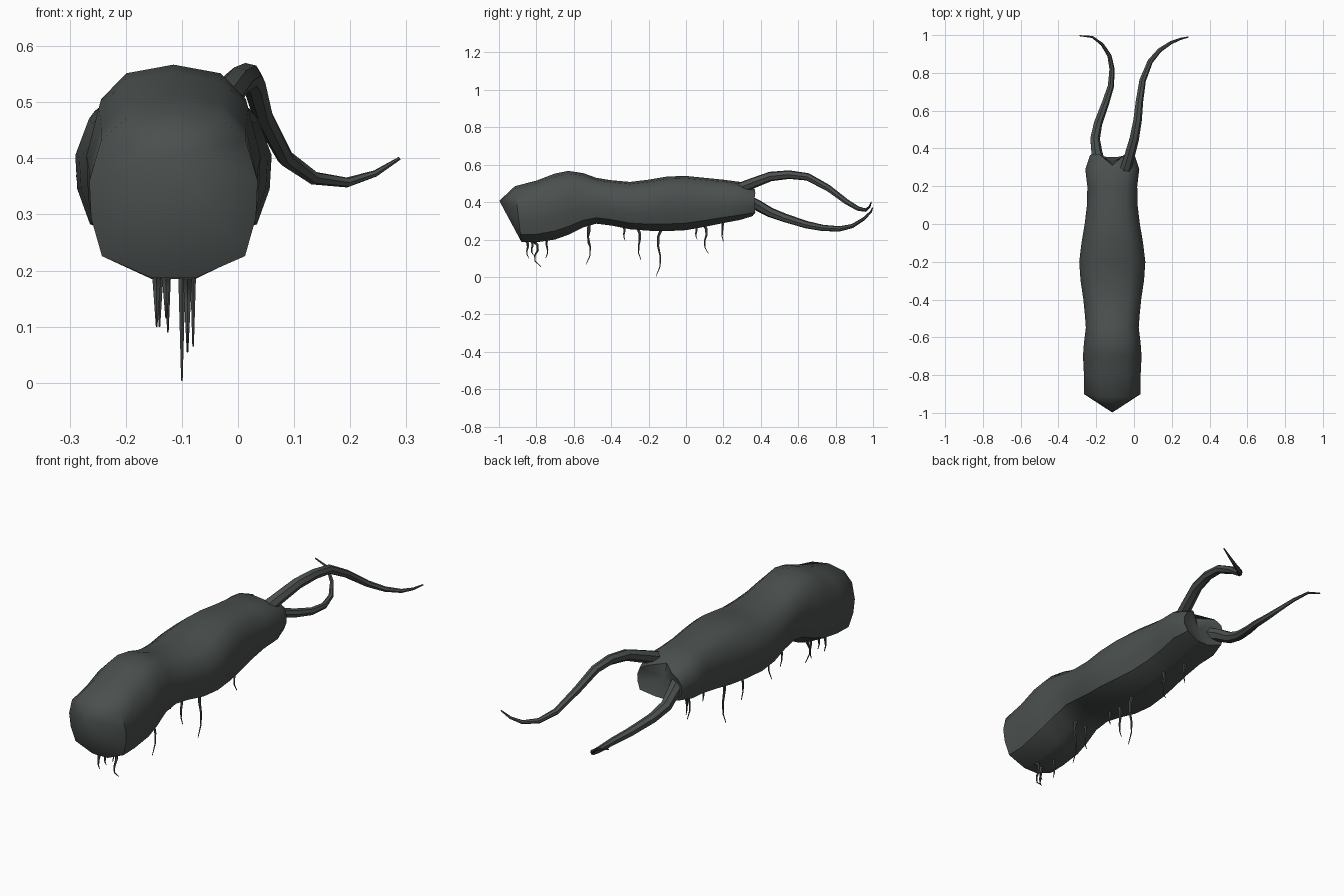
import bpy, bmesh, math
from mathutils import Vector

if "Cube" in bpy.data.objects:
    bpy.data.objects.remove(bpy.data.objects["Cube"])

skin = bpy.data.materials.new("dark_skin")
skin.diffuse_color = (0.07, 0.08, 0.078, 1)
skin.use_nodes = True
skin.node_tree.nodes["Principled BSDF"].inputs["Base Color"].default_value = skin.diffuse_color
CX = -0.115  # body centre line


def loft(name, rings, start=None, end=None, angle=40):
    """Skin a list of equal rings, closing each end with a fan to a point."""
    bm = bmesh.new()
    rows = [[bm.verts.new(p) for p in r] for r in rings]
    n = len(rows[0])
    for a, b in zip(rows, rows[1:]):
        for i in range(n):
            j = (i + 1) % n
            bm.faces.new((a[i], a[j], b[j], b[i]))
    for row, tip in ((rows[0], start), (rows[-1], end)):
        if tip is None:
            bm.faces.new(row)
        else:
            v = bm.verts.new(tip)
            for i in range(n):
                bm.faces.new((row[i], row[(i + 1) % n], v))
    bmesh.ops.recalc_face_normals(bm, faces=bm.faces[:])
    me = bpy.data.meshes.new(name)
    bm.to_mesh(me)
    bm.free()
    me.materials.append(skin)
    ob = bpy.data.objects.new(name, me)
    bpy.context.collection.objects.link(ob)
    bpy.ops.object.select_all(action='DESELECT')
    ob.select_set(True)
    bpy.context.view_layer.objects.active = ob
    bpy.ops.object.shade_smooth_by_angle(angle=math.radians(angle))
    return ob


def tube(name, path, r0, r1, sides, ref, power=1.0):
    """Tapered tube along a path."""
    pts = [Vector(p) for p in path]
    rings, last = [], len(pts) - 1
    for k, p in enumerate(pts):
        t = (pts[min(k + 1, last)] - pts[max(k - 1, 0)]).normalized()
        u = t.cross(Vector(ref)).normalized()
        v = t.cross(u)
        r = r0 + (r1 - r0) * (k / last) ** power
        rings.append([p + r * (u * math.cos(a) + v * math.sin(a))
                      for a in (2 * math.pi * i / sides for i in range(sides))])
    return loft(name, rings, angle=50)


# Body: half cross-section (width share, height share), mirrored to a ring
half = [(.26, 0), (.85, .13), (.98, .36), (1, .58), (.86, .82), (.56, .955)]
section = half + [(0, 1)] + [(-x, z) for x, z in reversed(half)]
# y, half width, bottom z, top z
stations = [(-.90, .15, .187, .485), (-.80, .15, .185, .515), (-.70, .155, .2, .553),
            (-.63, .15, .225, .567), (-.55, .14, .265, .555), (-.48, .145, .285, .53),
            (-.40, .153, .275, .517), (-.30, .168, .255, .508), (-.20, .175, .247, .52),
            (-.10, .163, .245, .537), (0, .146, .25, .54), (.10, .134, .268, .53),
            (.20, .132, .288, .52), (.29, .143, .305, .508), (.345, .118, .325, .475)]
rings = []
for k, (y, w, zb, zt) in enumerate(stations):
    ring = []
    for fx, fz in section:
        yy = y
        if k == 0:  # face leans: chin set back
            yy += .02 * (1 - fz) - .015 * fz
        if k == len(stations) - 1:  # notched rear with two lobes
            yy += .03 * (1 - abs(abs(fx) - .75) / .75) + (-.035 if fx == 0 else 0)
        ring.append((CX + fx * w, yy, zb + fz * (zt - zb)))
    rings.append(ring)
loft("body", rings, start=(CX, -.998, .407), end=(CX, .325, .41), angle=42)

# Two trailing feelers at the rear
tube("feeler_upper", [(-.045, .29, .475), (-.025, .36, .503), (0, .45, .537), (.018, .55, .547),
                      (.028, .65, .535), (.045, .76, .475), (.085, .86, .40), (.135, .92, .365),
                      (.195, .96, .357), (.245, .98, .373), (.288, .99, .40)],
     .031, .003, 7, (0, 0, 1), 1.1)
tube("feeler_lower", [(-.185, .32, .41), (-.198, .38, .385), (-.207, .45, .345), (-.192, .53, .315),
                      (-.152, .64, .28), (-.123, .73, .262), (-.117, .82, .257), (-.13, .89, .272),
                      (-.168, .95, .31), (-.22, .99, .35), (-.288, .997, .37)],
     .034, .003, 7, (0, 0, 1), .9)

# Thin legs hanging below: x, y, attach z, tip z, sideways drift of tip
legs = [(-.145, -.855, .20, .10, .015), (-.09, -.825, .20, .055, .05), (-.128, -.83, .20, .115, .015),
        (-.14, -.735, .22, .10, -.015), (-.08, -.50, .31, .065, -.035), (-.142, -.53, .30, .15, .02),
        (-.13, -.335, .28, .195, .01), (-.125, -.26, .27, .09, .02), (-.10, -.125, .27, .004, -.035),
        (-.13, .05, .28, .20, .01), (-.09, .09, .29, .125, .03), (-.14, .19, .31, .19, .01)]
for i, (x, y, z0, z1, d) in enumerate(legs):
    path = [(x, y + d * (t + .45 * math.sin(2 * math.pi * t)), z0 + (z1 - z0) * t)
            for t in (0, .2, .4, .6, .8, 1)]
    tube(f"leg_{i + 1}", path, .009, .0015, 5, (1, 0, 0))
